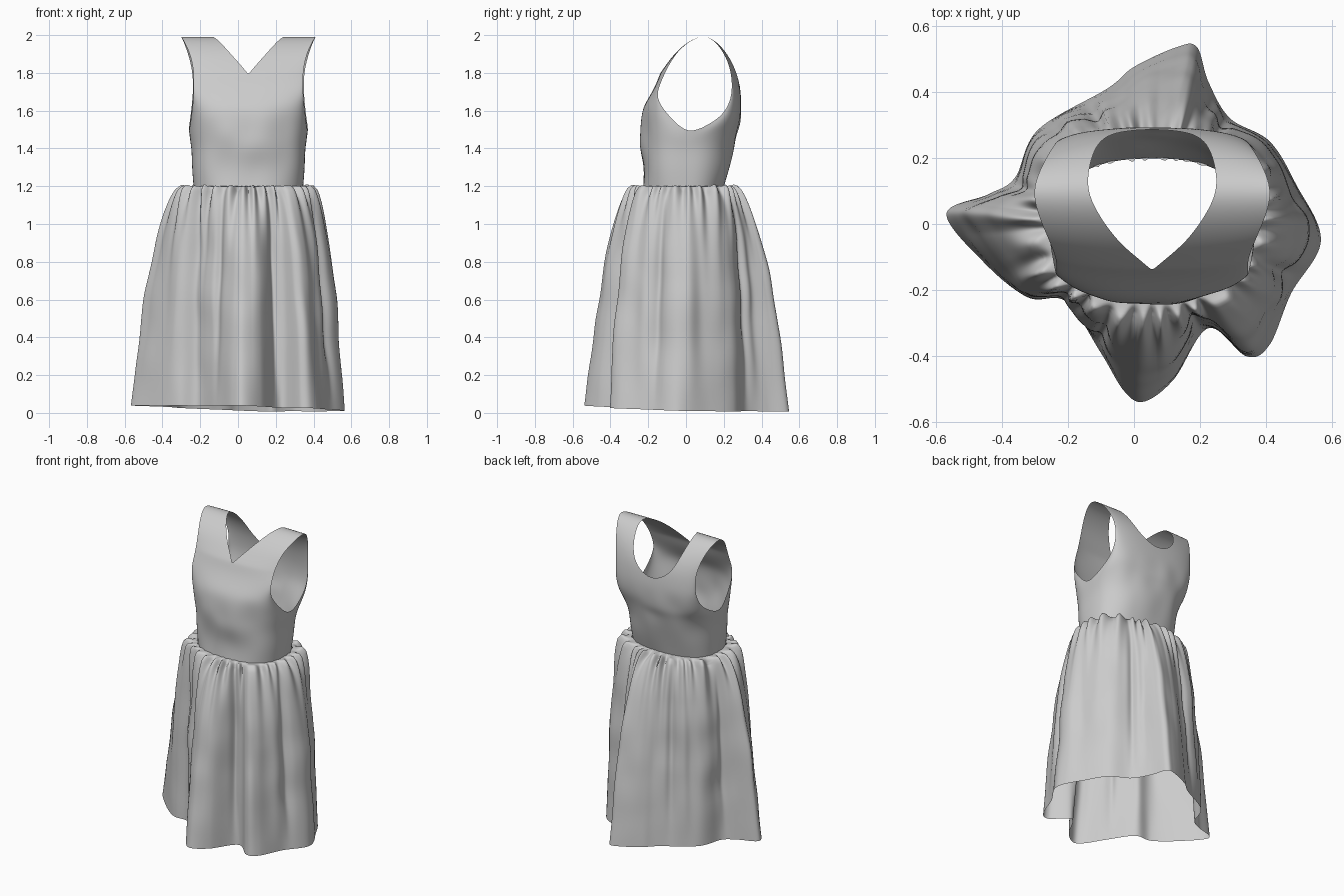
import bpy, bmesh, math
from mathutils import Vector, noise

if "Cube" in bpy.data.objects:
    bpy.data.objects.remove(bpy.data.objects["Cube"])

CX = 0.055          # centre line of the bodice
WAIST = 1.2
N = 2.5             # squareness of the torso section


def finish(name, bm):
    bmesh.ops.remove_doubles(bm, verts=bm.verts, dist=0.0008)
    bmesh.ops.recalc_face_normals(bm, faces=bm.faces)
    for f in bm.faces:
        f.smooth = True
    me = bpy.data.meshes.new(name)
    bm.to_mesh(me)
    bm.free()
    ob = bpy.data.objects.new(name, me)
    bpy.context.collection.objects.link(ob)
    return ob


def add_grid(bm, rows, closed=False):
    vs = [[bm.verts.new(p) for p in r] for r in rows]
    for a, b in zip(vs, vs[1:]):
        n = len(a)
        for i in range(n if closed else n - 1):
            j = (i + 1) % n
            bm.faces.new((a[i], a[j], b[j], b[i]))


def angle_gap(a, b):
    return (a - b + math.pi) % (2 * math.pi) - math.pi


# Bodice panels, each row: z, neckline half width, outer half width, centre y, outer y, roundness
FRONT = [(1.19, 0, .290, -.228, 0, .4), (1.30, 0, .300, -.225, 0, .4),
         (1.40, 0, .300, -.240, 0, .4), (1.475, 0, .316, -.242, .01, .4),
         (1.555, 0, .304, -.240, -.075, .45), (1.62, 0, .296, -.227, -.13, .5),
         (1.68, 0, .290, -.190, -.157, .6), (1.74, 0, .289, -.158, -.138, .7),
         (1.79, 0, .290, -.140, -.115, .8), (1.808, .012, .291, -.13, -.108, .8),
         (1.85, .048, .297, -.10, -.085, .8), (1.91, .102, .312, -.055, -.048, .8),
         (1.97, .155, .342, .015, .02, .8), (2.0, .195, .362, .09, .09, 1)]
BACK = [(1.19, 0, .290, .198, 0, .4), (1.30, 0, .300, .228, 0, .4),
        (1.40, 0, .300, .253, 0, .4), (1.475, 0, .316, .272, .01, .4),
        (1.52, 0, .314, .282, .11, .4), (1.575, 0, .305, .29, .195, .45),
        (1.65, 0, .297, .293, .235, .5), (1.71, 0, .293, .288, .243, .6),
        (1.755, .10, .293, .282, .243, .7), (1.82, .15, .298, .265, .235, .8),
        (1.90, .178, .318, .225, .205, .8), (1.975, .195, .346, .155, .15, .8),
        (2.0, .195, .362, .09, .09, 1)]
COLS = 12


def panel_row(r, side):
    z, xi, xo, yc, ye, k = r
    out = []
    for i in range(COLS + 1):
        x = xi + (xo - xi) * math.sin(i / COLS * math.pi / 2)
        y = ye + (yc - ye) * max(0, 1 - (x / xo) ** N) ** k
        # soft cloth wrinkles around the ribs, fading at seams
        if 1.25 < z < 1.6 and i < COLS:
            y += .016 * noise.noise(Vector((side * x * 8, yc * 20, z * 9)))
        out.append((CX + side * x, y, z))
    return out


bm = bmesh.new()
for table in (FRONT, BACK):
    for side in (-1, 1):
        add_grid(bm, [panel_row(r, side) for r in table])
bodice = finish("bodice", bm)
sub = bodice.modifiers.new("smooth", 'SUBSURF')
sub.levels = sub.render_levels = 2

# Skirt: gathered at the waist, lofted to a folded hem outline
HEM = [(-.567, .03), (-.45, -.12), (-.32, -.222), (-.205, -.235), (-.10, -.39),
       (-.03, -.505), (.03, -.537), (.12, -.47), (.225, -.315), (.34, -.40),
       (.41, -.365), (.475, -.21), (.565, -.05), (.49, .12), (.41, .25),
       (.29, .32), (.225, .43), (.19, .535), (.13, .535), (0, .475),
       (-.08, .41), (-.29, .285), (-.36, .14), (-.44, .09)]
CREASES = [-115, -66, -20, 55, 118, 165]      # angles of the deep long folds
STEPS, ROWS = 20, 50


def spline(pts, i, t):
    a, b, c, d = (Vector(pts[(i + k) % len(pts)]) for k in (-1, 0, 1, 2))
    return b + .5 * t * ((c - a) + t * ((2*a - 5*b + 4*c - d) + t * (3*b - a - 3*c + d)))


hem = [spline(HEM, i, s / STEPS) for i in range(len(HEM)) for s in range(STEPS)]


def skirt_point(h, d):
    ang = math.atan2(h.y, h.x - CX)
    c, s = math.cos(ang), math.sin(ang)
    b = .198 if s > 0 else .228
    r = (abs(c / .290) ** N + abs(s / b) ** N) ** (-1 / N)
    w = Vector((CX + r * c, r * s))
    # where the hem tucks in, and on the right, the cloth puffs out sooner below the waist
    e = .36 - 1.0 * (.5 - h.length)
    e -= .13 * math.exp(-(angle_gap(ang, .35) / .5) ** 2)
    e -= .04 * math.exp(-(angle_gap(ang, -2.7) / .4) ** 2)
    e = min(.38, max(.17, e))
    p = w.lerp(h, d ** e)
    # tight uneven gathers under the waist, longer folds below
    warp = noise.noise(Vector((c * 2, s * 2, 3)))
    size = 1 + .9 * noise.noise(Vector((c * 5, s * 5, 8)))
    tight = math.sin(29 * ang + 6 * warp)
    long = math.sin(9 * ang + 6 * warp + 1)
    amp = .019 * size * min(1, .3 + d * 30) * math.exp(-9 * d / size) * tight
    amp += .008 * math.sin(math.pi * d) * long
    amp += .05 * d * (1 - d) * noise.noise(Vector((p.x * 6, p.y * 6, d * 5)))
    for a in CREASES:
        da = angle_gap(ang, math.radians(a))
        amp -= .025 * math.sin(math.pi * d ** .7) * math.exp(-(da / .06) ** 2)
    p += Vector((c, s)) * amp
    zh = max(0, .025 - .026 * h.x - .026 * h.y)
    z = WAIST + (zh - WAIST) * d
    z += .02 * size * tight * math.exp(-30 * d) * min(1, d * 120)
    return (p.x, p.y, z)


bm = bmesh.new()
add_grid(bm, [[skirt_point(h, (j / ROWS) ** 2) for h in hem] for j in range(ROWS + 1)], True)
finish("skirt", bm)
